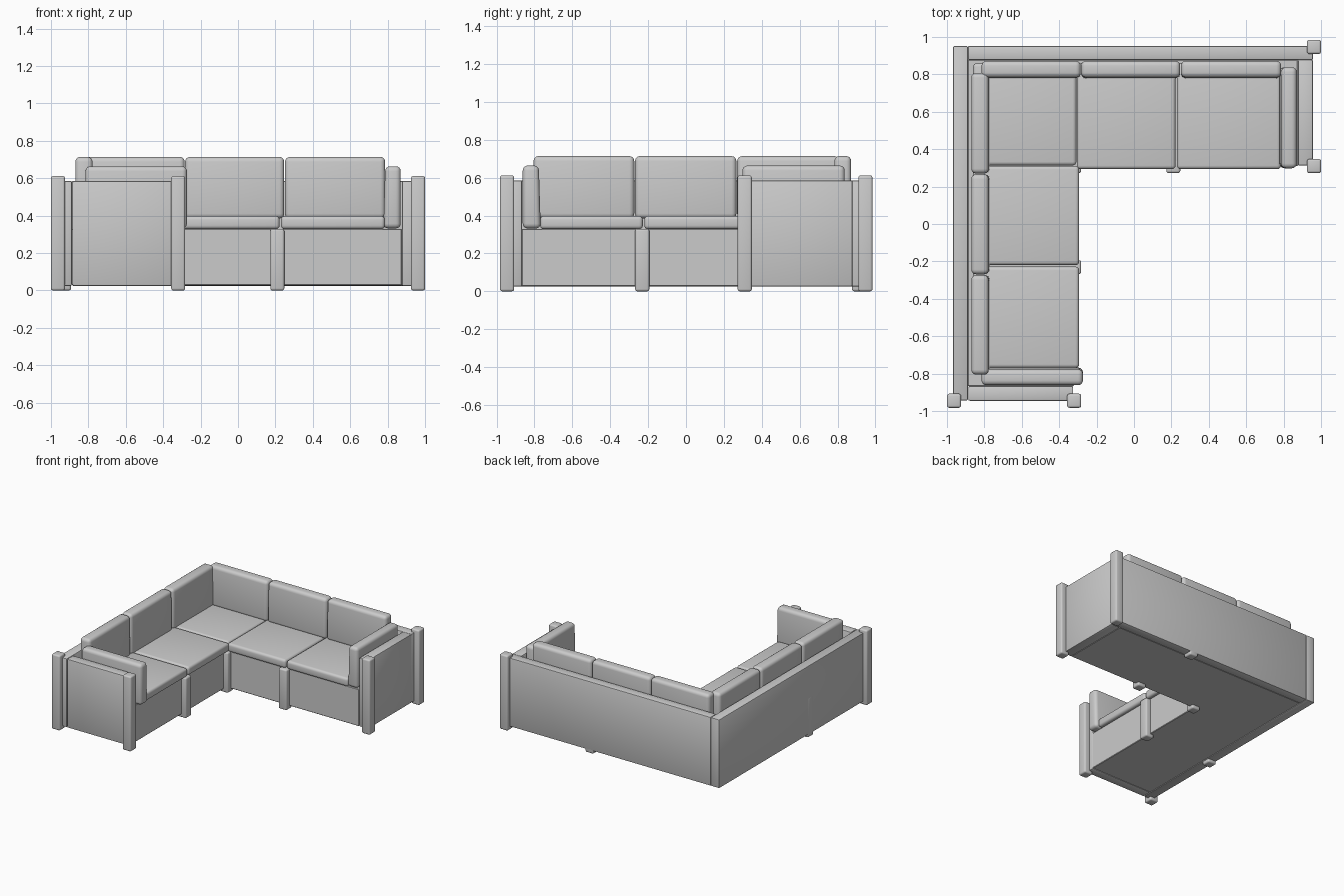
import bpy, bmesh

if "Cube" in bpy.data.objects:
    bpy.data.objects.remove(bpy.data.objects["Cube"])


def box(name, x, y, z, bevel=0.008, segments=2, taper=None):
    """Rounded box from (min, max) ranges; taper = (axis, side, amount) pulls in one top side."""
    bm = bmesh.new()
    bmesh.ops.create_cube(bm, size=1)
    for v in bm.verts:
        up = v.co.z > 0
        for i, (lo, hi) in enumerate((x, y, z)):
            side = 1 if v.co[i] > 0 else -1
            v.co[i] = hi if side > 0 else lo
            if taper and up and taper[0] == i and taper[1] == side:
                v.co[i] -= side * taper[2]
    bmesh.ops.bevel(bm, geom=bm.edges[:], offset=bevel, segments=segments,
                    profile=0.5, affect='EDGES', clamp_overlap=True)
    bmesh.ops.recalc_face_normals(bm, faces=bm.faces[:])
    mesh = bpy.data.meshes.new(name)
    bm.to_mesh(mesh)
    bm.free()
    obj = bpy.data.objects.new(name, mesh)
    bpy.context.collection.objects.link(obj)
    bpy.ops.object.select_all(action='DESELECT')
    bpy.context.view_layer.objects.active = obj
    obj.select_set(True)
    bpy.ops.object.shade_smooth_by_angle(angle=0.6)
    return obj


def leg(name, cx, cy, top):
    h = 0.0375
    box(name, (cx - h, cx + h), (cy - h, cy + h), (0, top), 0.012, 3)


# Tall end posts
for cx, cy in ((0.9625, 0.947), (0.9625, 0.31), (-0.9625, -0.945), (-0.32, -0.945)):
    leg("end_post", cx, cy, 0.612)

# Short legs along the inner fronts and under the back panels
for cx, cy in ((0.21, 0.31), (-0.32, 0.31), (-0.32, -0.231), (0.21, 0.914), (-0.93, -0.231)):
    leg("short_leg", cx, cy, 0.33)

# L-shaped base
box("base_right", (-0.888, 0.876), (0.31, 0.878), (0.027, 0.33), 0.004, 1)
box("base_left", (-0.888, -0.322), (-0.867, 0.33), (0.027, 0.33), 0.004, 1)

# Outer back panels and arm panels
PZ = (0.025, 0.586)
box("back_panel", (-0.888, 0.957), (0.876, 0.952), PZ)
box("left_panel", (-0.967, -0.888), (-0.944, 0.952), PZ)
box("right_arm_panel", (0.876, 0.957), (0.312, 0.878), PZ)
box("left_arm_panel", (-0.886, -0.325), (-0.945, -0.866), PZ)

# Seat cushions
SZ = (0.328, 0.398)
for x, y in (((-0.86, -0.308), (0.313, 0.86)),
             ((-0.306, 0.222), (0.293, 0.86)),
             ((0.23, 0.785), (0.293, 0.86)),
             ((-0.86, -0.293), (-0.22, 0.311)),
             ((-0.86, -0.293), (-0.77, -0.228))):
    box("seat_cushion", x, y, SZ, 0.02, 4)

# Back cushions along the rear and along the left side
BZ = (0.385, 0.714)
for x in ((-0.815, -0.285), (-0.283, 0.247), (0.251, 0.787)):
    box("rear_back_cushion", x, (0.778, 0.872), BZ, 0.026, 4, (1, -1, 0.006))
for y in ((0.27, 0.808), (-0.269, 0.266), (-0.805, -0.273)):
    box("left_back_cushion", (-0.87, -0.772), y, BZ, 0.026, 4, (0, 1, 0.006))

# Arm cushions
AZ = (0.332, 0.664)
box("right_arm_cushion", (0.777, 0.87), (0.298, 0.838), AZ, 0.026, 4, (0, -1, 0.01))
box("left_arm_cushion", (-0.815, -0.273), (-0.862, -0.767), AZ, 0.026, 4, (1, 1, 0.01))
